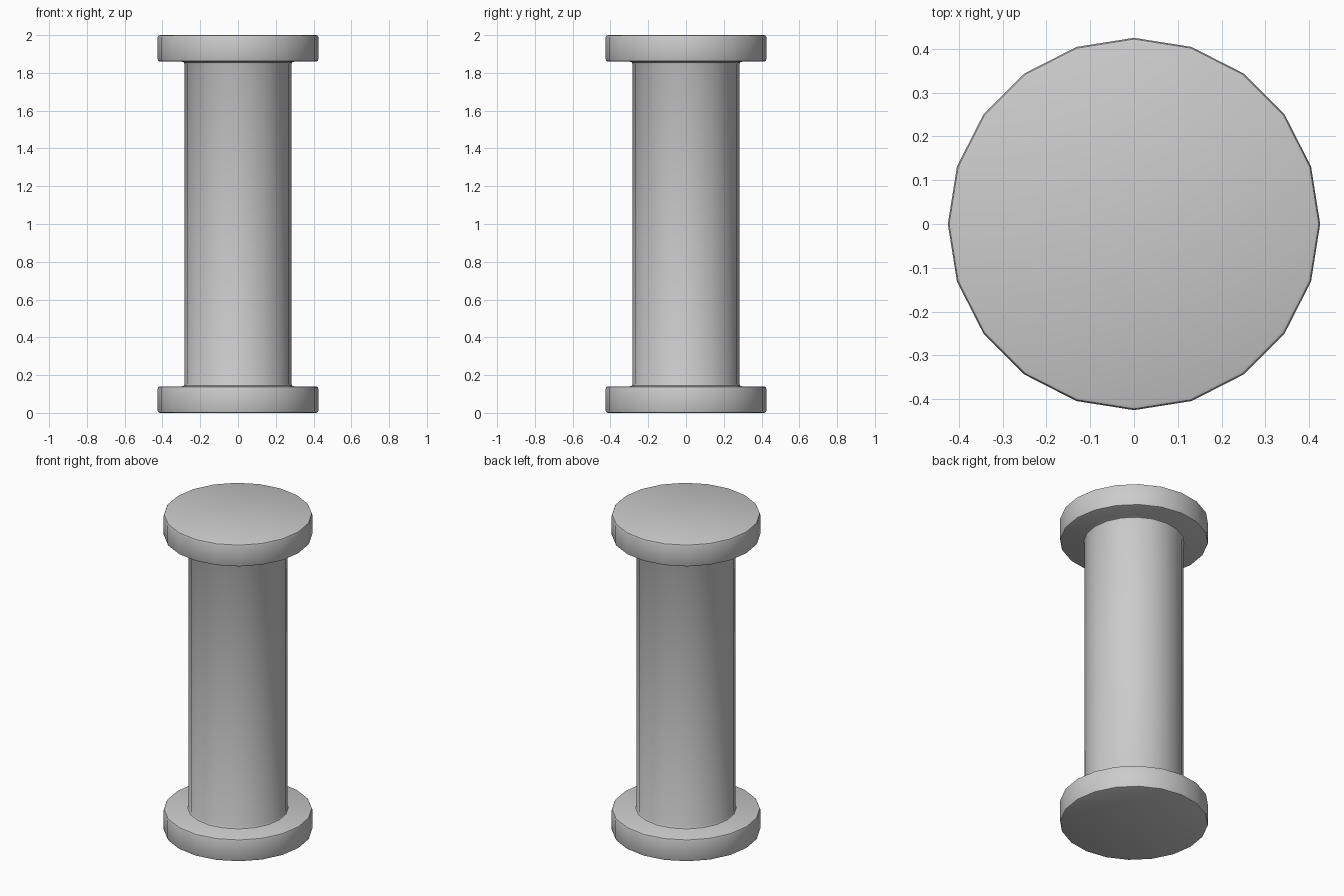
import bpy, bmesh
from math import cos, sin, pi

if "Cube" in bpy.data.objects:
    bpy.data.objects.remove(bpy.data.objects["Cube"])

SIDES = 20
HEIGHT = 2.0

# Lower half of the spool outline: rounded flange, small fillet, shaft
half = [(0.415, 0.0), (0.422, 0.003), (0.425, 0.01),
        (0.425, 0.13), (0.422, 0.137), (0.415, 0.14),
        (0.298, 0.14), (0.288, 0.144), (0.283, 0.155)]
profile = half + [(r, HEIGHT - z) for r, z in reversed(half)]

# Revolve the outline and cap both ends
bm = bmesh.new()
rings = [[bm.verts.new((r * cos(2 * pi * i / SIDES), r * sin(2 * pi * i / SIDES), z))
          for i in range(SIDES)] for r, z in profile]
for low, high in zip(rings, rings[1:]):
    for i in range(SIDES):
        j = (i + 1) % SIDES
        bm.faces.new((low[i], low[j], high[j], high[i]))
bm.faces.new(rings[0][::-1])
bm.faces.new(rings[-1])

mesh = bpy.data.meshes.new("flanged_column")
bm.to_mesh(mesh)
bm.free()
column = bpy.data.objects.new("flanged_column", mesh)
bpy.context.collection.objects.link(column)

# Smooth round sides, crisp rims
bpy.context.view_layer.objects.active = column
column.select_set(True)
bpy.ops.object.shade_smooth_by_angle(angle=pi / 6)
